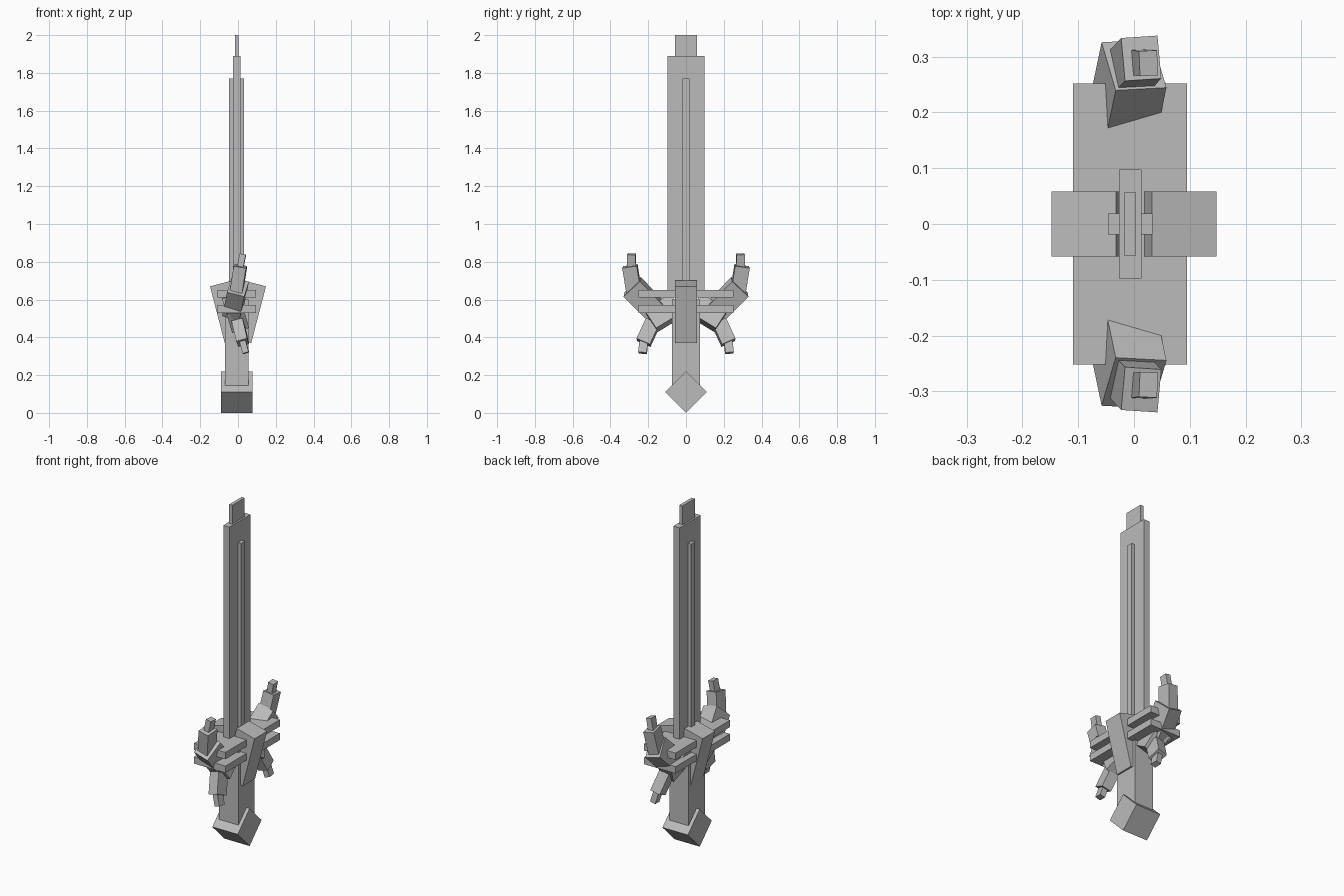
import bpy
from mathutils import Vector, Matrix

cube = bpy.data.objects.get("Cube")
if cube:
    bpy.data.objects.remove(cube, do_unlink=True)

grey = bpy.data.materials.new("plain_grey")
grey.use_nodes = True
tone = (0.5, 0.5, 0.5, 1)
grey.diffuse_color = tone
grey.node_tree.nodes["Principled BSDF"].inputs["Base Color"].default_value = tone


def box(name, matrix, size):
    """Unit cube scaled to size, placed by a matrix."""
    bpy.ops.mesh.primitive_cube_add(size=1)
    ob = bpy.context.object
    ob.name = name
    ob.data.transform(matrix @ Matrix.Diagonal((*size, 1)))
    ob.data.materials.append(grey)
    return ob


def upright(name, size, bottom, x=-0.007):
    """Axis-aligned box standing at a given height."""
    return box(name, Matrix.Translation((x, 0, bottom + size[2] / 2)), size)


def limb(name, start, end, width, depth, lean):
    """Box running from start to end, its width axis leaning in z; made on both sides."""
    start, end = Vector(start), Vector(end)
    axis = (end - start).normalized()
    across = Vector((0.96, -0.05, lean))
    across = (across - axis * across.dot(axis)).normalized()
    side = axis.cross(across)
    turn = Matrix((across, side, axis)).transposed().to_4x4()
    place = Matrix.Translation((start + end) / 2) @ turn
    box(name + "_front", place, (width, depth, (end - start).length))
    back = box(name + "_back", place, (width, depth, (end - start).length))
    back.data.transform(Matrix.Scale(-1, 4, (0, 1, 0)))
    back.data.flip_normals()


# Blade
upright("blade", (0.04, 0.195, 1.27), 0.62)
upright("blade_ridge", (0.08, 0.037, 1.15), 0.62)
upright("blade_tip", (0.02, 0.114, 0.13), 1.87)

# Grip and pommel
upright("grip", (0.125, 0.15, 0.48), 0.12)
box("pommel", Matrix.Translation((-0.007, 0, 0.11)) @ Matrix.Rotation(0.7854, 4, "X"),
    (0.165, 0.156, 0.156))

# Crossguard bars
for label, bottom in (("lower", 0.53), ("upper", 0.61)):
    upright(label + "_guard_bar", (0.204, 0.504, 0.04), bottom)

# Slanted plates either side of the guard
for label, s in (("left", 1), ("right", -1)):
    place = Matrix.Translation((s * 0.051, 0, 0.535)) @ Matrix.Rotation(s * 0.254, 4, "Y")
    box(label + "_guard_plate", place, (0.12, 0.116, 0.31))

# Upper claws
limb("upper_claw_base", (-0.026, -0.16, 0.54), (0, -0.285, 0.667), 0.094, 0.12, -0.25)
limb("upper_claw_middle", (-0.008, -0.275, 0.64), (0.013, -0.297, 0.777), 0.066, 0.078, -0.25)
limb("upper_claw_tip", (0.01, -0.29, 0.76), (0.026, -0.288, 0.84), 0.033, 0.045, -0.25)

# Lower claws
limb("lower_claw_base", (-0.025, -0.05, 0.57), (0, -0.19, 0.485), 0.094, 0.12, 0.25)
limb("lower_claw_middle", (0, -0.175, 0.48), (0.025, -0.225, 0.372), 0.06, 0.078, 0.25)
limb("lower_claw_tip", (0.022, -0.222, 0.39), (0.042, -0.23, 0.317), 0.033, 0.045, 0.25)
